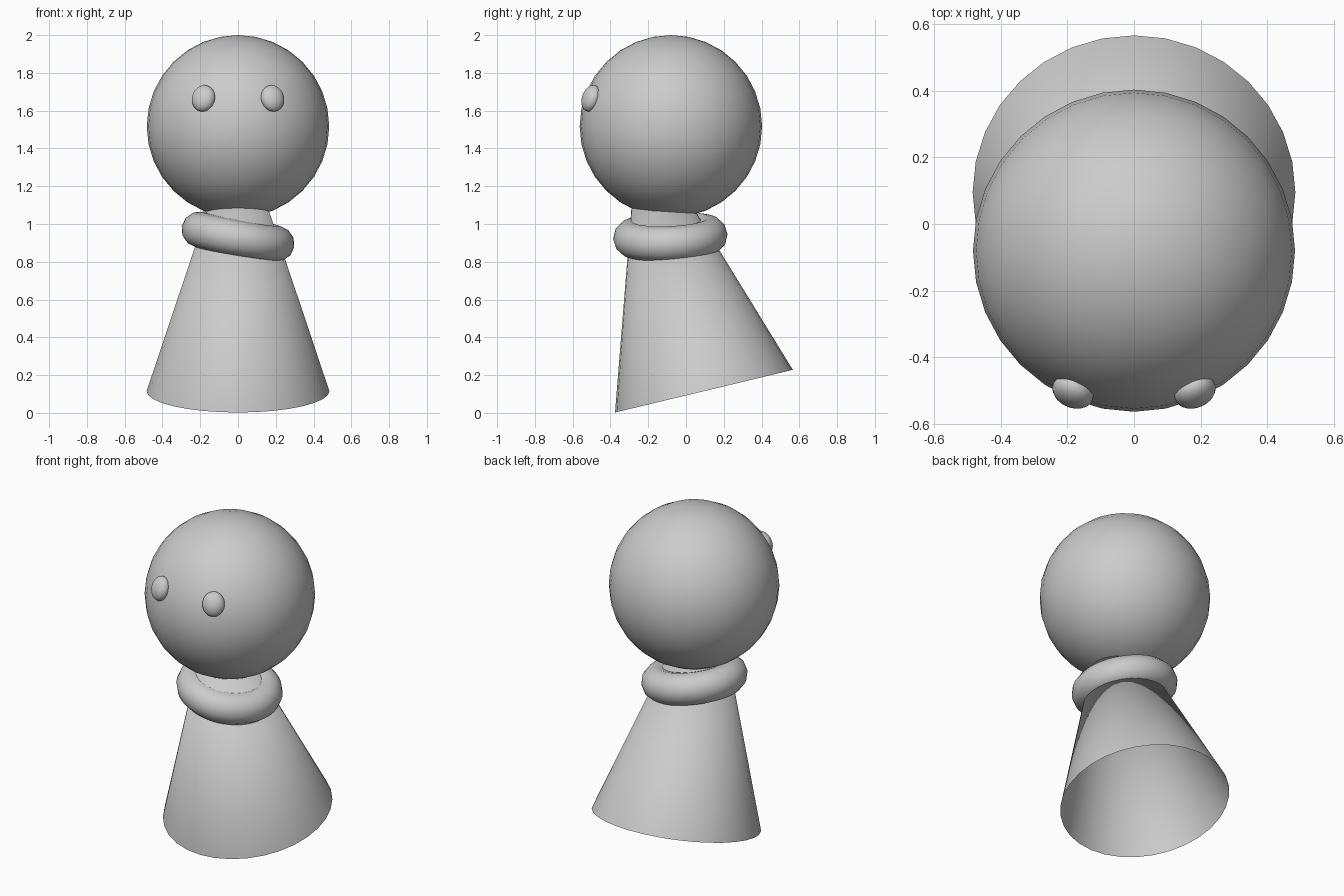
import bpy
import math
from mathutils import Vector

old = bpy.data.objects.get("Cube")
if old:
    bpy.data.objects.remove(old, do_unlink=True)

# One plain grey for every part
grey = bpy.data.materials.new("plain_grey")
grey.use_nodes = True
grey.diffuse_color = (0.6, 0.6, 0.6, 1)
grey.node_tree.nodes["Principled BSDF"].inputs["Base Color"].default_value = (0.6, 0.6, 0.6, 1)


def finish(name):
    """Name, colour and smooth the newly added primitive."""
    obj = bpy.context.object
    obj.name = name
    obj.data.materials.append(grey)
    bpy.ops.object.shade_smooth()
    return obj


# Body: open-bottomed cone leaning towards the front, its tip inside the head
base = Vector((0, 0.095, 0.115))
tip = Vector((0, -0.251, 1.558))
axis = tip - base
bpy.ops.mesh.primitive_cone_add(
    vertices=32, radius1=0.484, radius2=0, depth=axis.length, end_fill_type='NOTHING',
    location=(base + tip) / 2, rotation=(math.atan2(-axis.y, axis.z), 0, 0))
finish("body")

# Head
head_centre = Vector((0, -0.08, 1.517))
bpy.ops.mesh.primitive_uv_sphere_add(segments=32, ring_count=16, radius=0.483,
                                     location=head_centre)
finish("head")

# Collar: ring tilted down towards the model's left
bpy.ops.mesh.primitive_torus_add(
    major_radius=0.208, minor_radius=0.095, major_segments=48, minor_segments=12,
    location=(0, -0.083, 0.933), rotation=(math.radians(2.5), math.radians(10.5), 0))
finish("collar")

# Eyes: flattened ovals lying on the head surface
for side, x in (("left", 0.183), ("right", -0.183)):
    spot = Vector((x, -0.503, 1.665))
    turn = (spot - head_centre).to_track_quat('-Y', 'Z')
    bpy.ops.mesh.primitive_uv_sphere_add(segments=32, ring_count=16, radius=1,
                                         location=spot, rotation=turn.to_euler())
    eye = finish(side + "_eye")
    eye.scale = (0.064, 0.045, 0.072)
